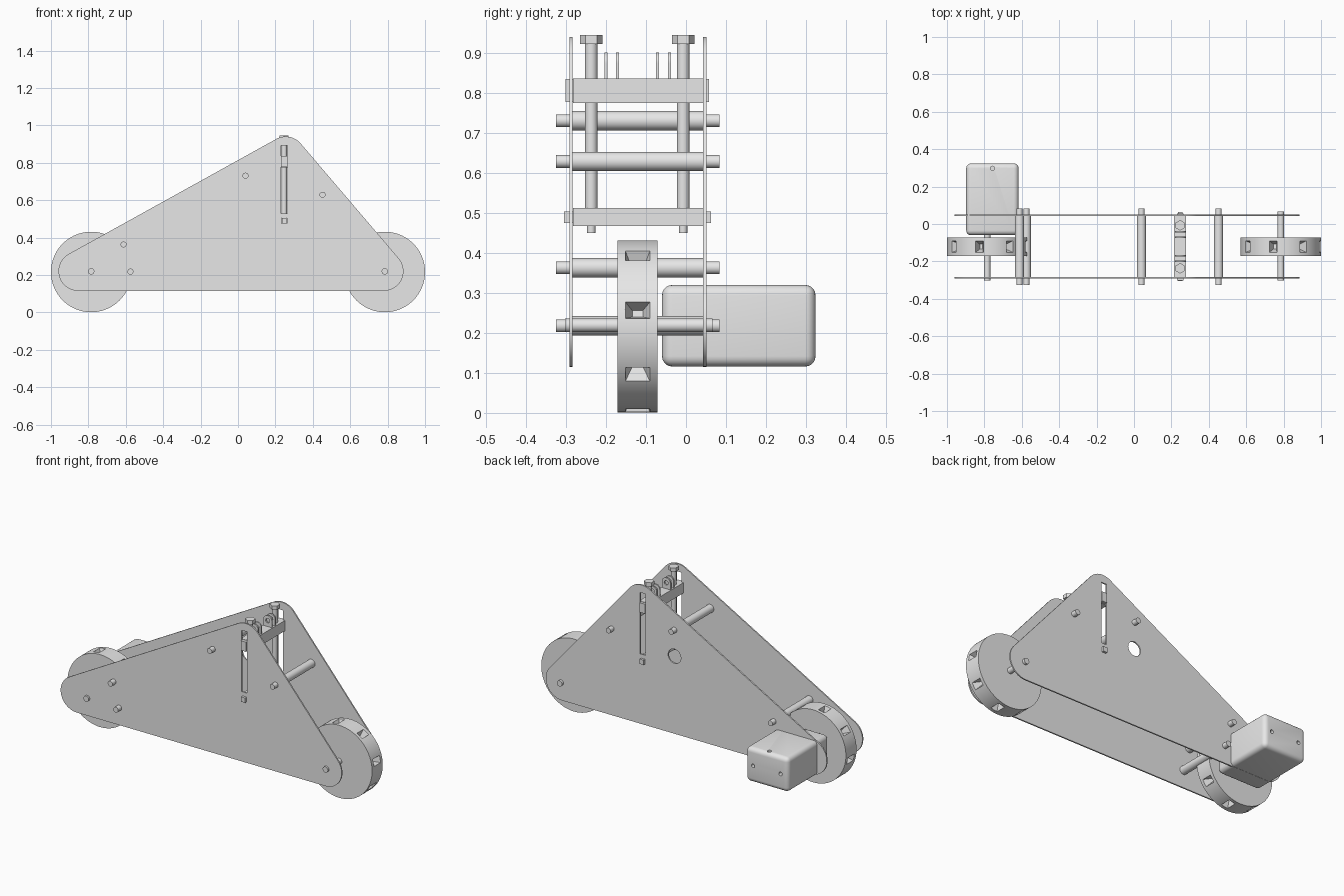
import bpy, bmesh
from math import sin, cos, pi, radians, atan2, hypot, acos
from mathutils import Matrix, Vector

cube = bpy.data.objects.get("Cube")
if cube:
    bpy.data.objects.remove(cube, do_unlink=True)

GREY = (0.8, 0.8, 0.8, 1)
mat = bpy.data.materials.new("light_grey")
mat.use_nodes = True
mat.diffuse_color = GREY
mat.node_tree.nodes["Principled BSDF"].inputs["Base Color"].default_value = GREY

ALONG_Y = Matrix.Rotation(pi / 2, 4, 'X')
ALONG_Z = Matrix.Identity(4)


def finish(name, bm):
    bmesh.ops.recalc_face_normals(bm, faces=bm.faces)
    me = bpy.data.meshes.new(name)
    bm.to_mesh(me)
    bm.free()
    me.materials.append(mat)
    ob = bpy.data.objects.new(name, me)
    bpy.context.collection.objects.link(ob)
    return ob


def select(ob):
    bpy.ops.object.select_all(action='DESELECT')
    ob.select_set(True)
    bpy.context.view_layer.objects.active = ob


def smooth(ob):
    select(ob)
    bpy.ops.object.shade_smooth_by_angle(angle=radians(30))
    return ob


def add_box(bm, x, y, z):
    size = [b - a for a, b in (x, y, z)]
    mid = [(a + b) / 2 for a, b in (x, y, z)]
    m = Matrix.Translation(mid) @ Matrix.Diagonal((*size, 1))
    return bmesh.ops.create_cube(bm, size=1, matrix=m)


def add_cyl(bm, centre, r, length, axis=ALONG_Y, segs=32):
    bmesh.ops.create_cone(bm, cap_ends=True, segments=segs, radius1=r, radius2=r,
                          depth=length, matrix=Matrix.Translation(centre) @ axis)


def add_rod(bm, x, z, r, y0, y1, segs=32):
    add_cyl(bm, (x, (y0 + y1) / 2, z), r, y1 - y0, ALONG_Y, segs)


def prism(bm, outline, y0, y1):
    face = bm.faces.new([bm.verts.new((x, y0, z)) for x, z in outline])
    new = bmesh.ops.extrude_face_region(bm, geom=[face])["geom"]
    verts = [v for v in new if isinstance(v, bmesh.types.BMVert)]
    bmesh.ops.translate(bm, verts=verts, vec=(0, y1 - y0, 0))


def cut(ob, cutter_bm):
    cutter = finish("cutter", cutter_bm)
    cutter.hide_render = True
    mod = ob.modifiers.new("cut", 'BOOLEAN')
    mod.operation = 'DIFFERENCE'
    mod.solver = 'EXACT'
    mod.object = cutter
    select(ob)
    bpy.ops.object.modifier_apply(modifier=mod.name)
    bpy.data.objects.remove(cutter, do_unlink=True)


def rounded_outline(centres, r, steps=14):
    # counter-clockwise outline around equal circles
    pts = []
    n = len(centres)
    for i, (cx, cz) in enumerate(centres):
        px, pz = centres[i - 1]
        nx, nz = centres[(i + 1) % n]
        a0 = atan2(cz - pz, cx - px) - pi / 2
        a1 = atan2(nz - cz, nx - cx) - pi / 2
        sweep = (a1 - a0) % (2 * pi)
        for k in range(steps + 1):
            a = a0 + sweep * k / steps
            pts.append((cx + r * cos(a), cz + r * sin(a)))
    return pts


BOLT_X = 0.247
AXLE_Z = 0.216
FRONT, BACK = -0.288, 0.047

# Side plates with tensioner slot and bar hole
corners = [(-0.855, 0.22), (0.78, 0.22), (0.255, 0.835)]
for name, y in (("front_side_plate", FRONT), ("back_side_plate", BACK)):
    bm = bmesh.new()
    prism(bm, rounded_outline(corners, 0.105), y - 0.004, y + 0.004)
    plate = finish(name, bm)
    bm = bmesh.new()
    add_box(bm, (BOLT_X - 0.018, BOLT_X + 0.018), (y - 0.1, y + 0.1), (0.529, 0.893))
    add_box(bm, (BOLT_X - 0.014, BOLT_X + 0.014), (y - 0.1, y + 0.1), (0.474, 0.505))
    if y > 0:
        add_rod(bm, 0.04, 0.575, 0.042, y - 0.1, y + 0.1)
    cut(plate, bm)
    smooth(plate)

# Spacer rods with stepped ends
for i, (x, z) in enumerate([(0.04, 0.731), (0.452, 0.629), (-0.612, 0.363), (-0.575, 0.218)]):
    bm = bmesh.new()
    add_rod(bm, x, z, 0.024, FRONT + 0.004, BACK - 0.004)
    add_rod(bm, x, z, 0.016, -0.325, 0.084)
    smooth(finish(f"spacer_rod_{i + 1}", bm))

# Wheels with eight tapered pockets, and their axles
for side, x, y_end in (("right", -0.785, -0.04), ("left", 0.785, 0.066)):
    bm = bmesh.new()
    add_rod(bm, x, AXLE_Z, 0.215, -0.171, -0.071, 96)
    wheel = finish(side + "_wheel", bm)
    bm = bmesh.new()
    for k in range(8):
        turn = Matrix.Rotation(-radians(11 + 45 * k), 4, 'Y')
        place = Matrix.Translation((x, -0.121, AXLE_Z)) @ turn
        ret = add_box(bm, (0.166, 0.226), (-0.5, 0.5), (-0.5, 0.5))
        for v in ret["verts"]:
            outer = v.co.x > 0.2
            v.co.y *= 0.07 if outer else 0.026
            v.co.z *= 0.048 if outer else 0.016
            v.co = place @ v.co
    cut(wheel, bm)
    smooth(wheel)
    bm = bmesh.new()
    add_rod(bm, x, AXLE_Z + 0.003, 0.017, -0.303, y_end)
    smooth(finish(side + "_axle", bm))

# Motor housing with rounded edges and screw holes
MX = -0.757
bm = bmesh.new()
add_box(bm, (MX - 0.14, MX + 0.14), (-0.06, 0.324), (0.116, 0.32))
bmesh.ops.bevel(bm, geom=bm.edges[:], offset=0.026, segments=5, profile=0.5, affect='EDGES')
motor = finish("motor_housing", bm)
bm = bmesh.new()
for dx in (-0.09, 0.09):
    add_rod(bm, MX + dx, 0.218, 0.011, 0.29, 0.36, 16)
add_cyl(bm, (MX, 0.298, 0.32), 0.011, 0.06, ALONG_Z, 16)
cut(motor, bm)
smooth(motor)

# Fixed lower bar and sliding upper block, with tabs through the plates
for name, half, z, tab, tab_z, tab_y in (
        ("lower_bar", 0.026, (0.467, 0.512), 0.013, (0.475, 0.504), (-0.305, 0.063)),
        ("sliding_block", 0.032, (0.775, 0.837), 0.017, (0.778, 0.835), (-0.302, 0.057))):
    bm = bmesh.new()
    add_box(bm, (BOLT_X - half, BOLT_X + half), (FRONT + 0.005, BACK - 0.005), z)
    add_box(bm, (BOLT_X - tab, BOLT_X + tab), tab_y, tab_z)
    finish(name, bm)

# Tension bolts with hexagonal heads
for name, y in (("front_bolt", -0.237), ("back_bolt", -0.007)):
    bm = bmesh.new()
    add_cyl(bm, (BOLT_X, y, 0.697), 0.0155, 0.46, ALONG_Z)
    add_cyl(bm, (BOLT_X, y, 0.47), 0.0105, 0.04, ALONG_Z)
    bmesh.ops.create_cone(bm, cap_ends=True, segments=6, radius1=0.028, radius2=0.028, depth=0.022,
                          matrix=Matrix.Translation((BOLT_X, y, 0.934)))
    smooth(finish(name, bm))

# Upright lugs with round tops and eyes
for i, y in enumerate((-0.2, -0.171, -0.071, -0.041)):
    bm = bmesh.new()
    arch = [(BOLT_X + 0.028 * cos(pi * k / 16), 0.874 + 0.028 * sin(pi * k / 16)) for k in range(17)]
    prism(bm, arch + [(BOLT_X - 0.028, 0.83), (BOLT_X + 0.028, 0.83)], y - 0.004, y + 0.004)
    lug = finish(f"lug_{i + 1}", bm)
    bm = bmesh.new()
    add_rod(bm, BOLT_X, 0.872, 0.013, y - 0.05, y + 0.05, 24)
    cut(lug, bm)
    smooth(lug)
